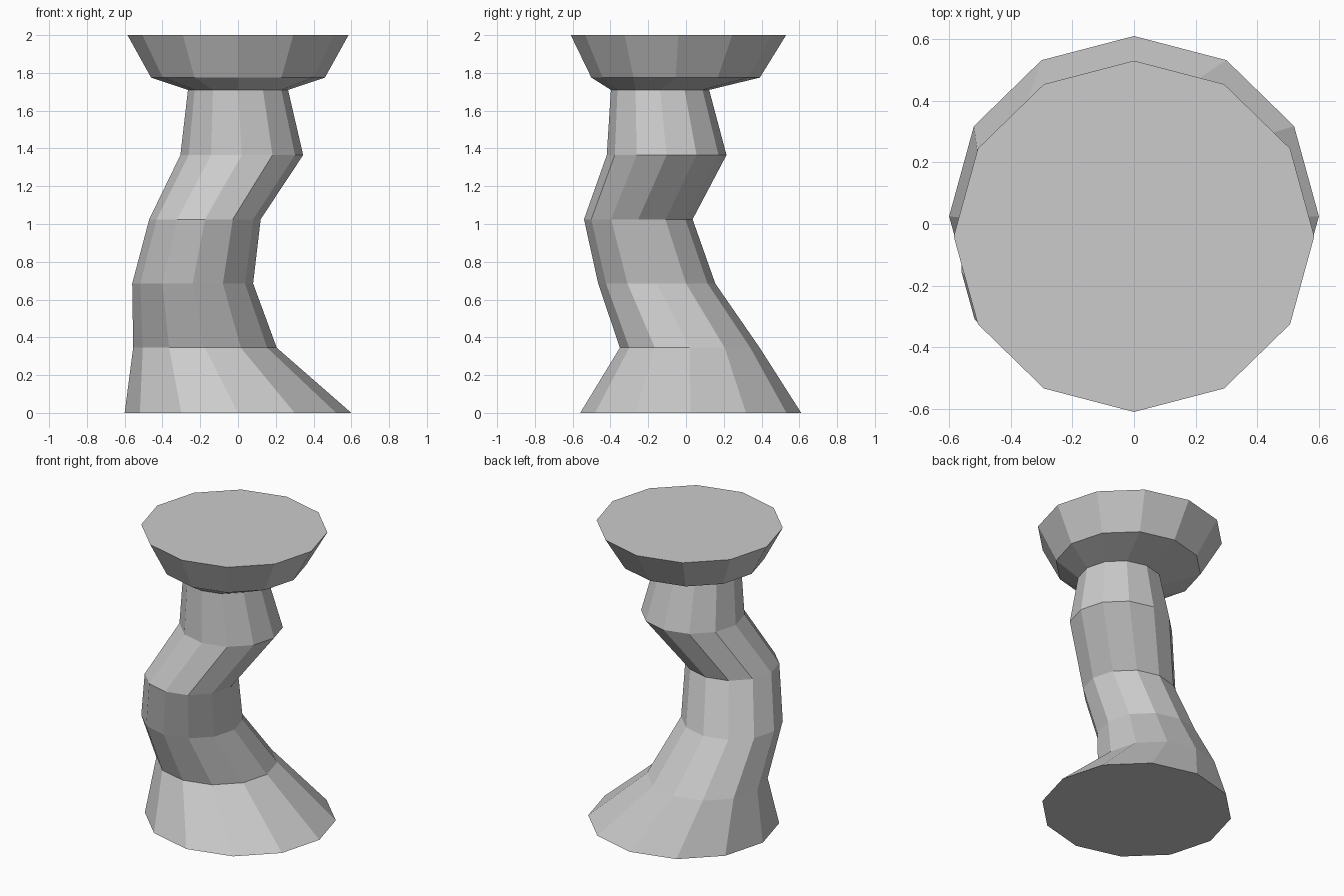
import bpy, bmesh
from math import sin, cos, pi

if "Cube" in bpy.data.objects:
    bpy.data.objects.remove(bpy.data.objects["Cube"])

SIDES = 12

# Cross-sections: centre x, centre y, height, radius x, radius y
SECTIONS = [
    (0.0, 0.025, 0.0, 0.60, 0.585),
    (-0.175, 0.02, 0.345, 0.38, 0.37),
    (-0.24, -0.155, 0.685, 0.32, 0.31),
    (-0.175, -0.2525, 1.025, 0.295, 0.2875),
    (0.02, -0.1025, 1.365, 0.325, 0.317),
    (0.0, -0.1375, 1.71, 0.265, 0.26),
    (0.0, -0.055, 1.775, 0.46, 0.446),
    (0.0, -0.04, 2.0, 0.585, 0.57),
]


def ring(bm, cx, cy, z, rx, ry):
    angles = [2 * pi * i / SIDES for i in range(SIDES)]
    return [bm.verts.new((cx + rx * cos(a), cy + ry * sin(a), z)) for a in angles]


# Winding column with flared foot and flat top, lofted through the sections
bm = bmesh.new()
rings = [ring(bm, *s) for s in SECTIONS]
for low, high in zip(rings, rings[1:]):
    for i in range(SIDES):
        j = (i + 1) % SIDES
        bm.faces.new((low[i], low[j], high[j], high[i]))
bm.faces.new(rings[0][::-1])
bm.faces.new(rings[-1])

mesh = bpy.data.meshes.new("crooked_pillar")
bm.to_mesh(mesh)
bm.free()
pillar = bpy.data.objects.new("crooked_pillar", mesh)
bpy.context.collection.objects.link(pillar)
